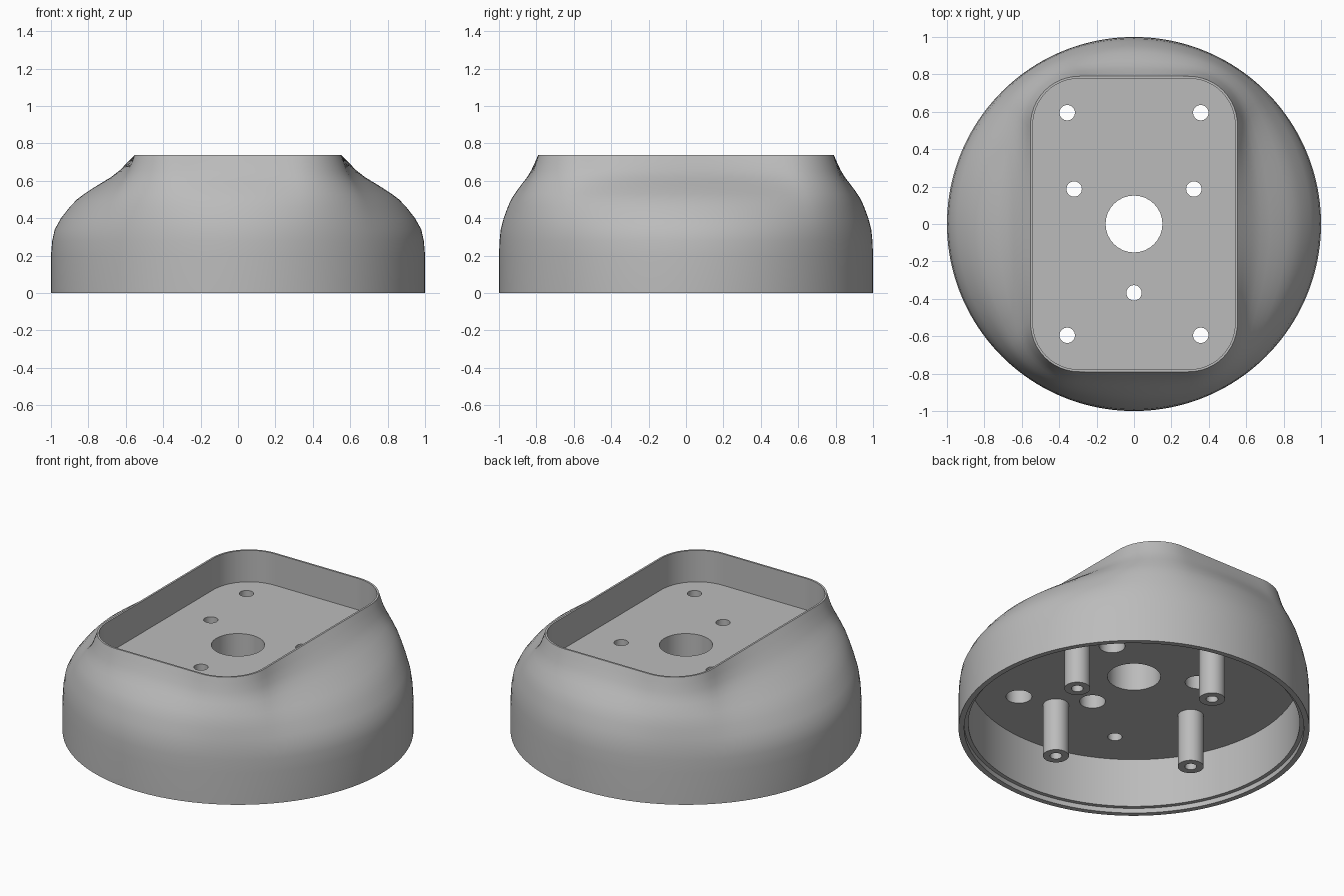
import bpy
import bmesh
from math import sin, cos, pi, radians

old = bpy.data.objects.get("Cube")
if old:
    bpy.data.objects.remove(old, do_unlink=True)

grey = bpy.data.materials.new("plain_grey")
grey.use_nodes = True
GREY = (0.5, 0.5, 0.5, 1)
grey.diffuse_color = GREY
grey.node_tree.nodes["Principled BSDF"].inputs["Base Color"].default_value = GREY

SEGMENTS = 160
HEIGHT, FLOOR, CEILING = 0.738, 0.54, 0.337


def make_object(name, bm):
    bmesh.ops.recalc_face_normals(bm, faces=bm.faces)
    mesh = bpy.data.meshes.new(name)
    bm.to_mesh(mesh)
    bm.free()
    obj = bpy.data.objects.new(name, mesh)
    bpy.context.collection.objects.link(obj)
    mesh.materials.append(grey)
    return obj


def smooth(obj):
    bpy.ops.object.select_all(action='DESELECT')
    obj.select_set(True)
    bpy.context.view_layer.objects.active = obj
    bpy.ops.object.shade_smooth_by_angle(angle=radians(35))


def loft(bm, rings):
    """Skin closed rings in order and cap both ends."""
    loops = [[bm.verts.new(p) for p in ring] for ring in rings]
    for a, b in zip(loops, loops[1:]):
        for i in range(len(a)):
            j = (i + 1) % len(a)
            bm.faces.new((a[i], a[j], b[j], b[i]))
    bm.faces.new(loops[0])
    bm.faces.new(loops[-1])


def circle(r, z, x=0, y=0, n=SEGMENTS):
    return [(x + r * cos(2 * pi * i / n), y + r * sin(2 * pi * i / n), z) for i in range(n)]


def rounded_radius(angle, hx, hy, corner):
    """Distance from the centre to a rounded rectangle along an angle."""
    c, s = abs(cos(angle)), abs(sin(angle))
    cx, cy = hx - corner, hy - corner
    if s * hx <= cy * c:
        return hx / c
    if c * hy <= cx * s:
        return hy / s
    along = c * cx + s * cy
    return along + (along ** 2 - cx ** 2 - cy ** 2 + corner ** 2) ** 0.5


def blend_ring(t, z, inset=0.0):
    """Ring between the round base (t=0) and the rounded rectangular rim (t=1)."""
    ring = []
    for i in range(SEGMENTS):
        a = 2 * pi * i / SEGMENTS
        rim = rounded_radius(a, 0.553 - inset, 0.79 - inset, 0.26 - inset)
        r = 1 + (rim - 1) * t
        ring.append((r * cos(a), r * sin(a), z))
    return ring


# Housing: underside recess, stepped lip, flowing outer wall and top pocket
profile = [(0, 0.2), (0.015, 0.28), (0.045, 0.34), (0.12, 0.4), (0.225, 0.46),
           (0.31, 0.5), (0.4, 0.53), (0.5, 0.56), (0.61, 0.59), (0.72, 0.62),
           (0.82, 0.655), (0.92, 0.7), (1, HEIGHT)]
rings = [circle(0.944, CEILING), circle(0.944, 0.03), circle(0.968, 0.03),
         circle(0.968, 0), circle(1, 0)]
rings += [blend_ring(t, z) for t, z in profile]
rings += [blend_ring(1, HEIGHT, 0.012), blend_ring(1, FLOOR, 0.012)]
bm = bmesh.new()
loft(bm, rings)
housing = make_object("housing", bm)

# Holes through the pocket floor, some widened from below
corner_holes = [(sx * 0.357, sy * 0.595) for sx in (-1, 1) for sy in (-1, 1)]
middle_holes = [(-0.32, 0.187), (0.32, 0.187), (0, -0.368)]
wide_holes = middle_holes + [p for p in corner_holes if p[0] > 0]


def cut(name, specs, low, high):
    bm = bmesh.new()
    for x, y, r in specs:
        loft(bm, [circle(r, low, x, y, 32), circle(r, high, x, y, 32)])
    cutter = make_object(name, bm)
    cutter.hide_render = True
    mod = housing.modifiers.new(name, 'BOOLEAN')
    mod.operation, mod.solver, mod.object = 'DIFFERENCE', 'EXACT', cutter
    bpy.context.view_layer.objects.active = housing
    bpy.ops.object.modifier_apply(modifier=name)
    bpy.data.objects.remove(cutter, do_unlink=True)


cut("screw_holes", [(x, y, 0.041) for x, y in corner_holes + middle_holes], 0.2, 0.65)
cut("counterbores", [(x, y, 0.074) for x, y in wide_holes], 0.2, CEILING + 0.11)
cut("cable_hole", [(0, 0, 0.152)], 0.2, 0.65)
smooth(housing)

# Four hollow mounting posts hanging from the ceiling
for i in range(4):
    a = radians(14 + 90 * i)
    x, y = 0.55 * cos(a), 0.55 * sin(a)
    bm = bmesh.new()
    loft(bm, [circle(r, z, x, y, 32) for r, z in
              ((0.074, CEILING + 0.005), (0.074, 0.003), (0.034, 0.003), (0.034, 0.25))])
    smooth(make_object(f"mounting_post_{i + 1}", bm))
